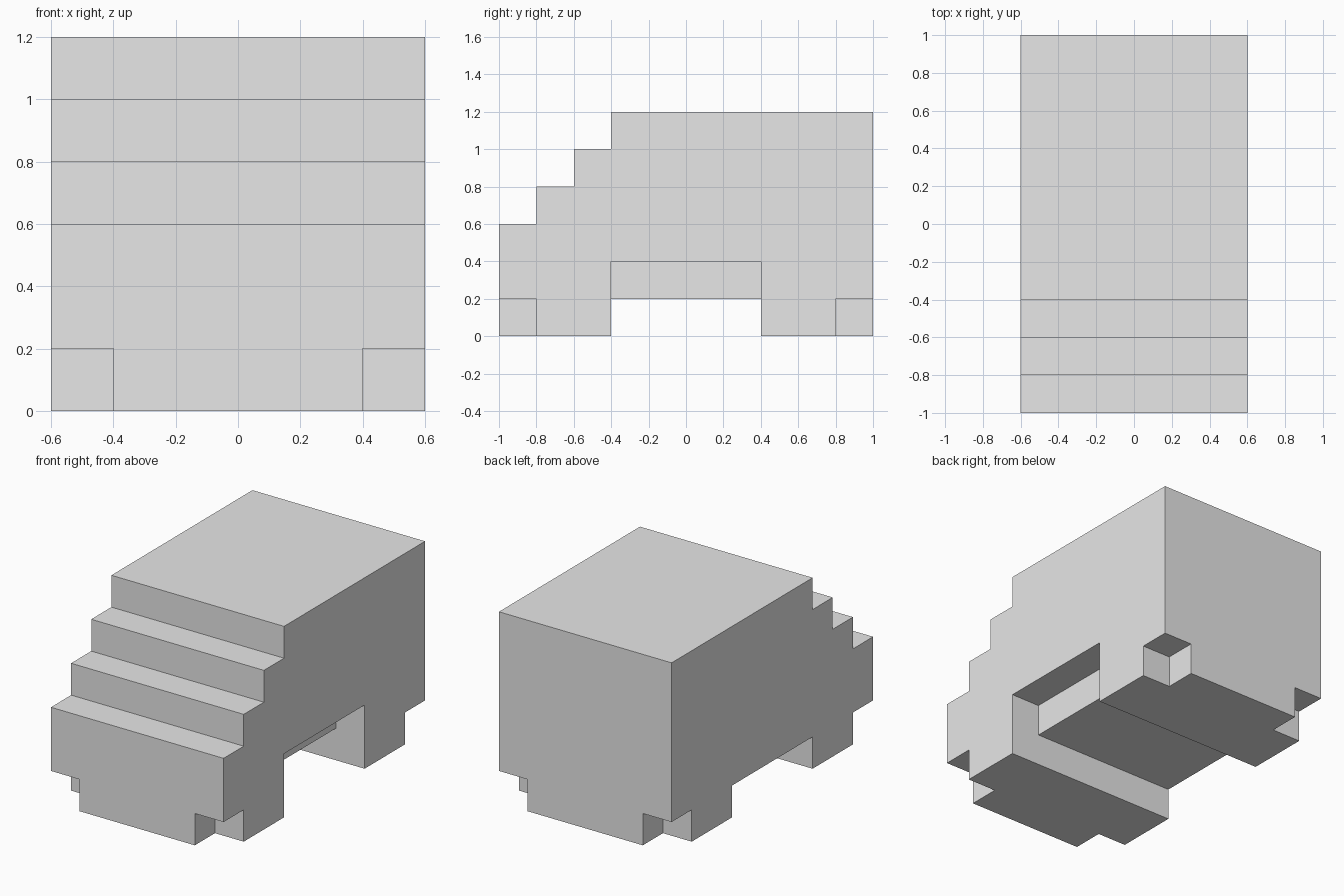
import bpy
import bmesh
from mathutils import Vector

default = bpy.data.objects.get("Cube")
if default:
    bpy.data.objects.remove(default, do_unlink=True)

HALF_WIDTH = 0.6

grey = bpy.data.materials.new("plain grey")
grey.use_nodes = True
colour = (0.8, 0.8, 0.8, 1.0)
grey.diffuse_color = colour
grey.node_tree.nodes["Principled BSDF"].inputs["Base Color"].default_value = colour


def make_object(name, bm):
    bmesh.ops.recalc_face_normals(bm, faces=bm.faces)
    mesh = bpy.data.meshes.new(name)
    bm.to_mesh(mesh)
    bm.free()
    mesh.materials.append(grey)
    obj = bpy.data.objects.new(name, mesh)
    bpy.context.collection.objects.link(obj)
    return obj


def add_box(bm, low, high):
    low, high = Vector(low), Vector(high)
    verts = bmesh.ops.create_cube(bm, size=1)["verts"]
    bmesh.ops.scale(bm, vec=high - low, verts=verts)
    bmesh.ops.translate(bm, vec=(low + high) / 2, verts=verts)


# Body: side profile with a stepped front and an open arch, extruded across
profile = [(-1, 0), (-0.4, 0), (-0.4, 0.2), (0.4, 0.2), (0.4, 0), (1, 0),
           (1, 1.2), (-0.4, 1.2), (-0.4, 1), (-0.6, 1),
           (-0.6, 0.8), (-0.8, 0.8), (-0.8, 0.6), (-1, 0.6)]
bm = bmesh.new()
side = bm.faces.new([bm.verts.new((-HALF_WIDTH, y, z)) for y, z in profile])
extruded = bmesh.ops.extrude_face_region(bm, geom=[side])["geom"]
bmesh.ops.translate(bm, vec=(2 * HALF_WIDTH, 0, 0),
                    verts=[v for v in extruded if isinstance(v, bmesh.types.BMVert)])
body = make_object("stepped_body", bm)

# Cutter: a notch at each bottom corner, and one recess over the arch at +x
bm = bmesh.new()
for sx in (-1, 1):
    for sy in (-1, 1):
        xs = sorted((sx * 0.4, sx * 0.7))
        ys = sorted((sy * 0.8, sy * 1.1))
        add_box(bm, (xs[0], ys[0], -0.1), (xs[1], ys[1], 0.2))
add_box(bm, (0.4, -0.4, 0.1), (0.7, 0.4, 0.4))
cutter = make_object("notch_cutter", bm)
cutter.hide_render = True

# Cut the notches and discard the cutter
cut = body.modifiers.new("notches", "BOOLEAN")
cut.operation = "DIFFERENCE"
cut.solver = "EXACT"
cut.object = cutter
bpy.context.view_layer.objects.active = body
bpy.ops.object.modifier_apply(modifier=cut.name)
bpy.data.objects.remove(cutter, do_unlink=True)
